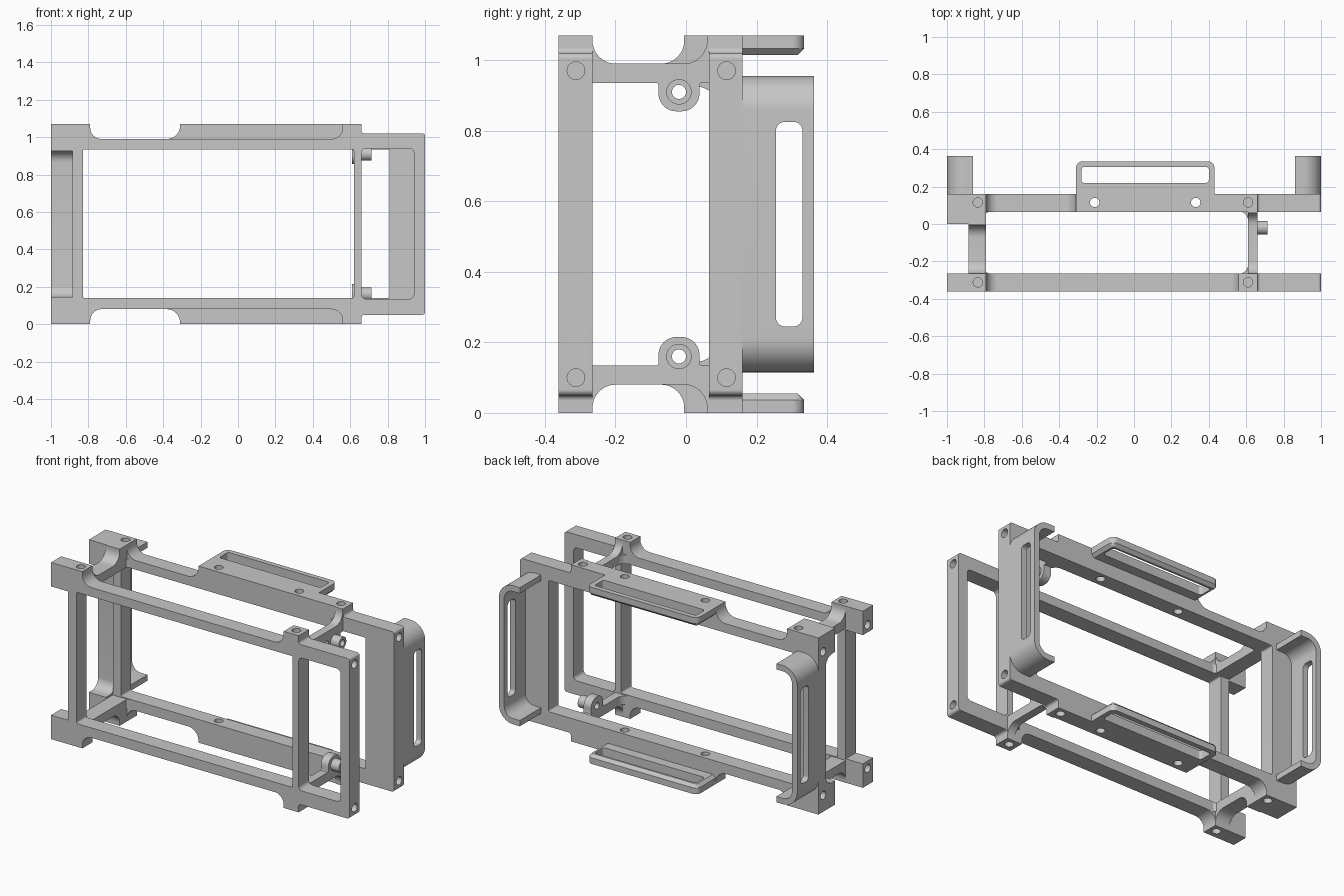
import bpy, bmesh, math
from mathutils import Vector, Matrix

H = 1.07          # total height
MID = H / 2
if "Cube" in bpy.data.objects:
    bpy.data.objects.remove(bpy.data.objects["Cube"])

grey = bpy.data.materials.new("matte_grey")
grey.use_nodes = True
GREY = (0.57, 0.57, 0.57, 1)
grey.diffuse_color = GREY
grey.node_tree.nodes["Principled BSDF"].inputs["Base Color"].default_value = GREY
parts = []


def rounded(points, steps=8):
    """Closed outline; a third value in a point is its fillet radius."""
    out = []
    for i, p in enumerate(points):
        c = Vector(p[:2])
        if len(p) < 3:
            out.append(c)
            continue
        a = (Vector(points[i - 1][:2]) - c).normalized()
        b = (Vector(points[(i + 1) % len(points)][:2]) - c).normalized()
        half = a.angle(b) / 2
        reach = p[2] / math.tan(half)
        centre = c + (a + b).normalized() * p[2] / math.sin(half)
        start, end = c + a * reach - centre, c + b * reach - centre
        for k in range(steps + 1):
            out.append(centre + start.lerp(end, k / steps).normalized() * p[2])
    return out


def rect(u0, u1, v0, v1, r):
    return rounded([(u0, v0, r), (u1, v0, r), (u1, v1, r), (u0, v1, r)])


def circle(u, v, r, n=24):
    return [Vector((u + r * math.cos(2 * math.pi * k / n),
                    v + r * math.sin(2 * math.pi * k / n))) for k in range(n)]


def symmetric(top):
    """Complete an upper outline with its mirror image below mid height."""
    return rounded(top + [(p[0], H - p[1], *p[2:]) for p in reversed(top)])


AXES = {"xz": ((1, 0, 0), (0, 0, 1), (0, 1, 0)),
        "yz": ((0, 1, 0), (0, 0, 1), (1, 0, 0)),
        "xy": ((1, 0, 0), (0, 1, 0), (0, 0, 1))}


def plate(name, plane, w0, w1, *loops, keep=True):
    """Extrude an outline with holes between two levels of the third axis."""
    curve = bpy.data.curves.new(name, "CURVE")
    curve.dimensions = "2D"
    curve.fill_mode = "BOTH"
    curve.extrude = (w1 - w0) / 2
    for loop in loops:
        spline = curve.splines.new("POLY")
        spline.points.add(len(loop) - 1)
        for sp, p in zip(spline.points, loop):
            sp.co = (p.x, p.y, 0, 1)
        spline.use_cyclic_u = True
    temp = bpy.data.objects.new(name, curve)
    bpy.context.collection.objects.link(temp)
    bpy.context.view_layer.update()
    deps = bpy.context.evaluated_depsgraph_get()
    mesh = bpy.data.meshes.new_from_object(temp.evaluated_get(deps))
    bpy.data.objects.remove(temp)
    u, v, w = (Vector(a) for a in AXES[plane])
    bm = bmesh.new()
    bm.from_mesh(mesh)
    for vert in bm.verts:
        vert.co = u * vert.co.x + v * vert.co.y + w * (vert.co.z + (w0 + w1) / 2)
    bmesh.ops.remove_doubles(bm, verts=bm.verts, dist=0.0001)
    bmesh.ops.recalc_face_normals(bm, faces=bm.faces)
    bm.to_mesh(mesh)
    bm.free()
    return add(name, mesh, keep)


def add(name, mesh, keep=True):
    mesh.name = name
    mesh.materials.clear()
    mesh.materials.append(grey)
    obj = bpy.data.objects.new(name, mesh)
    bpy.context.collection.objects.link(obj)
    if keep:
        parts.append(obj)
    return obj


def mirror_down(obj, name):
    mesh = obj.data.copy()
    mesh.transform(Matrix.Translation((0, 0, H)) @ Matrix.Scale(-1, 4, (0, 0, 1)))
    mesh.flip_normals()
    return add(name, mesh)


def cut(obj, cutter):
    mod = obj.modifiers.new("cut", "BOOLEAN")
    mod.operation = "DIFFERENCE"
    mod.solver = "EXACT"
    mod.object = cutter
    bpy.context.view_layer.update()
    deps = bpy.context.evaluated_depsgraph_get()
    mesh = bpy.data.meshes.new_from_object(obj.evaluated_get(deps))
    obj.modifiers.clear()
    obj.data = mesh


# Front frame with main opening and side window
front = plate("front_frame", "xz", -0.362, -0.265, symmetric([
    (-0.885, 0.925), (-1, 0.925), (-1, H), (-0.79, H), (-0.79, 0.99, 0.06),
    (0.56, 0.99, 0.06), (0.56, H), (0.66, H), (0.66, 1.02, 0.015), (1, 1.02, 0.015)]),
    rect(-0.83, 0.62, 0.14, 0.935, 0.01), rect(0.66, 0.94, 0.135, 0.94, 0.025))

# Back frame and its stepped left-hand column
back = plate("back_frame", "xz", 0.065, 0.16, symmetric([
    (-0.885, H), (-0.79, H), (-0.79, 0.99, 0.06), (-0.31, 0.99, 0.07),
    (-0.31, H), (0.66, H), (0.66, 1.02, 0.015), (1, 1.02, 0.015)]),
    rect(-0.83, 0.81, 0.14, 0.935, 0.01))
column = plate("end_column", "yz", -1, -0.885, symmetric([
    (0.09, 0.925, 0.06), (0, 0.925), (0, H), (0.16, H)]))

# Screw holes: vertical, sideways, and two right through the back rails
bm = bmesh.new()


def drill(pos, depth, axis):
    turn = Matrix.Rotation(math.pi / 2, 4, "Y") if axis == "x" else Matrix()
    bmesh.ops.create_cone(bm, cap_ends=True, segments=24, radius1=0.025,
                          radius2=0.025, depth=depth,
                          matrix=Matrix.Translation(pos) @ turn)


for y in (-0.312, 0.115):
    for x in (-0.835, 0.61):
        for z in (0, H):
            drill((x, y, z), 0.1, "z")
    for x in (-1, 1):
        for z in (0.1, H - 0.1):
            drill((x, y, z), 0.1, "x")
for x in (-0.21, 0.33):
    drill((x, 0.115, MID), 2, "z")
mesh = bpy.data.meshes.new("hole_cutter")
bm.to_mesh(mesh)
bm.free()
holes = add("hole_cutter", mesh, keep=False)
for obj in (front, back, column):
    cut(obj, holes)
bpy.data.objects.remove(holes)

# Cross members joining the frames, with rounded inner corners
ring = plate("cross_ring", "xy", 0.935, 0.988,
             rect(-0.885, 0.66, -0.275, 0.08, 0.005),
             rect(-0.81, 0.61, -0.267, 0.067, 0.05))
mirror_down(ring, "lower_cross_ring")
for side, x0, x1, rise in (("left", -0.885, -0.79, -0.005), ("right", 0.61, 0.66, 0.06)):
    saddle = plate(side + "_saddle", "yz", x0, x1, rounded([
        (-0.275, 0.935), (-0.275, H), (-0.265, H), (-0.265, 0.99, 0.065),
        (rise, 0.99, 0.065), (rise, H), (0.08, H), (0.08, 0.935)]))
    mirror_down(saddle, side + "_lower_saddle")

# Lugs with hollow bosses
bore = circle(-0.02, 0.91, 0.02)
lug = plate("lug", "yz", 0.61, 0.66, rounded([
    (-0.11, 0.945), (-0.078, 0.945, 0.02), (-0.078, 0.855, 0.05),
    (0.038, 0.855, 0.05), (0.038, 0.945, 0.02), (0.07, 0.945), (0.07, 0.96),
    (-0.11, 0.96)]), bore)
boss = plate("boss", "yz", 0.66, 0.715, circle(-0.02, 0.91, 0.036), bore)
mirror_down(lug, "lower_lug")
mirror_down(boss, "lower_boss")

# Curved strap grips on both ends
slot = plate("slot_cutter", "yz", -1.2, 1.2, rect(0.255, 0.33, 0.245, 0.825, 0.025), keep=False)
for side, s in (("left", -1), ("right", 1)):
    grip = plate(side + "_grip", "xz", 0.15, 0.363, symmetric([
        (s * 0.965, 0.92, 0.06), (s * 0.86, 0.92), (s * 0.86, 0.955), (s, 0.955, 0.095)]))
    cut(grip, slot)
bpy.data.objects.remove(slot)

# Strap loops on the top and bottom rails, chamfered on the inner edge
outline = rounded([(-0.31, 0.15), (0.43, 0.15), (0.43, 0.335, 0.035), (-0.31, 0.335, 0.035)])
opening = rect(-0.28, 0.40, 0.22, 0.305, 0.015)
loop = plate("strap_loop", "xy", 1.033, H, outline, opening)
edge = plate("strap_loop_chamfer", "xy", 1.015, 1.033, outline, opening)
for v in edge.data.vertices:
    if v.co.z < 1.02:
        v.co.x = min(max(v.co.x, -0.292), 0.412)
        v.co.y = min(v.co.y, 0.317)
mirror_down(loop, "lower_strap_loop")
mirror_down(edge, "lower_strap_loop_chamfer")

# Smooth the fillets, keep the edges sharp
bpy.ops.object.select_all(action="DESELECT")
for obj in parts:
    obj.select_set(True)
bpy.context.view_layer.objects.active = parts[0]
bpy.ops.object.shade_smooth_by_angle(angle=math.radians(30))
